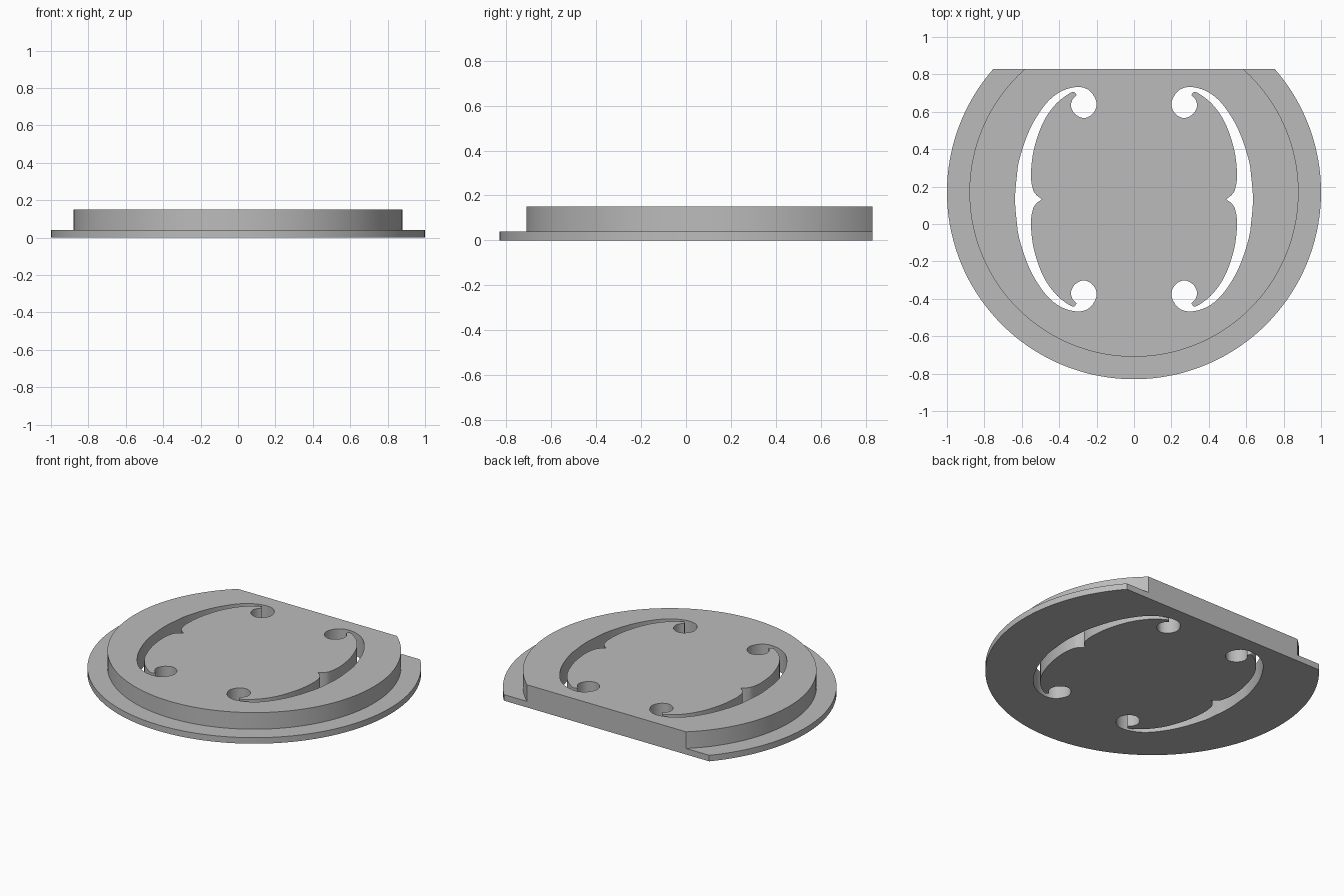
import bpy
import bmesh
import math
from mathutils import Vector

cube = bpy.data.objects.get("Cube")
if cube:
    bpy.data.objects.remove(cube, do_unlink=True)

CENTRE_Y = 0.17    # centre of the round outline
FLAT_Y = 0.83      # straight back edge
SLOT_Y = 0.1325    # mirror line of the slots
SEGMENTS = 144

grey = bpy.data.materials.new("plain grey")
grey.use_nodes = True
colour = (0.5, 0.5, 0.5, 1)
grey.diffuse_color = colour
grey.node_tree.nodes["Principled BSDF"].inputs["Base Color"].default_value = colour


def make_object(name, bm):
    bmesh.ops.recalc_face_normals(bm, faces=bm.faces)
    mesh = bpy.data.meshes.new(name)
    bm.to_mesh(mesh)
    bm.free()
    mesh.materials.append(grey)
    obj = bpy.data.objects.new(name, mesh)
    bpy.context.collection.objects.link(obj)
    return obj


def smooth_path(points, steps=6):
    """Catmull-Rom curve through the points, without the last one."""
    pts = [Vector(p) for p in points]
    pts = [2 * pts[0] - pts[1]] + pts + [2 * pts[-1] - pts[-2]]
    out = []
    for a, b, c, d in zip(pts, pts[1:], pts[2:], pts[3:]):
        for i in range(steps):
            t = i / steps
            out.append(0.5 * (2 * b + (c - a) * t + (2 * a - 5 * b + 4 * c - d) * t ** 2
                              + (3 * b - a - 3 * c + d) * t ** 3))
    return out


def flip(points):
    return [(x, -v) for x, v in reversed(points)]


# Stepped round plate, turned from a profile and cut flat at the back
bm = bmesh.new()
rings = []
for radius, z in [(1, 0), (1, 0.04), (0.88, 0.04), (0.88, 0.15)]:
    angles = [math.tau * i / SEGMENTS for i in range(SEGMENTS)]
    rings.append([bm.verts.new((radius * math.cos(a), CENTRE_Y + radius * math.sin(a), z))
                  for a in angles])
for low, high in zip(rings, rings[1:]):
    for i in range(SEGMENTS):
        j = (i + 1) % SEGMENTS
        bm.faces.new((low[i], low[j], high[j], high[i]))
bm.faces.new(rings[0])
bm.faces.new(rings[-1])
cut = bmesh.ops.bisect_plane(bm, geom=bm.verts[:] + bm.edges[:] + bm.faces[:],
                             plane_co=(0, FLAT_Y, 0), plane_no=(0, 1, 0), clear_outer=True)
bmesh.ops.edgeloop_fill(bm, edges=[e for e in cut["geom_cut"]
                                   if isinstance(e, bmesh.types.BMEdge)])
plate = make_object("stepped_plate", bm)

# Brace-shaped slot: outer edge and round end, then the inner edge to the cusp
outer = [(0.628, 0.108), (0.612, 0.215), (0.556, 0.376), (0.476, 0.504),
         (0.396, 0.573), (0.305, 0.6), (0.237, 0.58), (0.2, 0.515), (0.219, 0.459),
         (0.267, 0.434), (0.316, 0.456), (0.337, 0.498), (0.328, 0.534), (0.307, 0.557)]
inner = [(0.307, 0.557), (0.321, 0.573), (0.353, 0.561), (0.422, 0.504), (0.487, 0.408),
         (0.535, 0.268), (0.551, 0.135), (0.541, 0.055), (0.521, 0.022), (0.492, 0)]
outline = (smooth_path(flip(outer) + [(0.636, 0)] + outer)
           + smooth_path(inner) + smooth_path(flip(inner)))

# Cut the slot on both sides
for name, side in [("left_slot_cutter", 1), ("right_slot_cutter", -1)]:
    bm = bmesh.new()
    face = bm.faces.new([bm.verts.new((side * p.x, SLOT_Y + p.y, -0.1)) for p in outline])
    wall = bmesh.ops.extrude_face_region(bm, geom=[face], use_keep_orig=True)
    bmesh.ops.translate(bm, vec=(0, 0, 0.4),
                        verts=[v for v in wall["geom"] if isinstance(v, bmesh.types.BMVert)])
    cutter = make_object(name, bm)
    cutter.hide_render = True
    mod = plate.modifiers.new(name, "BOOLEAN")
    mod.operation = "DIFFERENCE"
    mod.solver = "EXACT"
    mod.object = cutter
    bpy.context.view_layer.objects.active = plate
    bpy.ops.object.modifier_apply(modifier=mod.name)
    bpy.data.objects.remove(cutter, do_unlink=True)

bpy.ops.object.select_all(action="DESELECT")
plate.select_set(True)
bpy.context.view_layer.objects.active = plate
bpy.ops.object.shade_smooth_by_angle(angle=math.radians(35))
